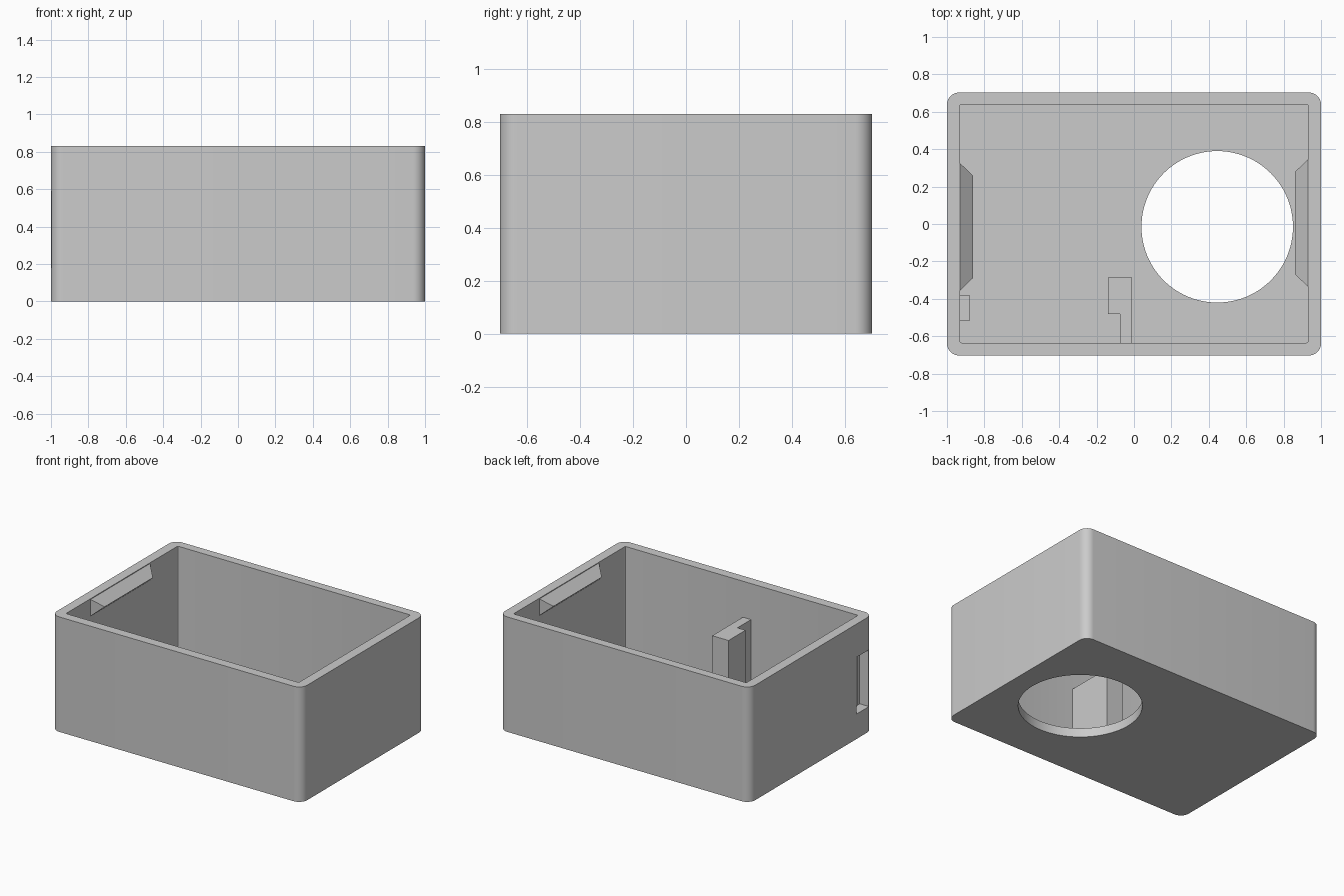
import bpy, bmesh, math

cube = bpy.data.objects.get("Cube")
if cube:
    bpy.data.objects.remove(cube, do_unlink=True)

grey = bpy.data.materials.new("light_grey")
grey.use_nodes = True
grey.diffuse_color = (0.6, 0.6, 0.6, 1)
grey.node_tree.nodes["Principled BSDF"].inputs["Base Color"].default_value = (0.6, 0.6, 0.6, 1)

HEIGHT, FLOOR, POST_TOP = 0.83, 0.065, 0.57
INNER_X, FRONT_Y, BACK_Y = 0.93, -0.635, 0.64


def make_object(name, bm):
    bmesh.ops.recalc_face_normals(bm, faces=bm.faces)
    mesh = bpy.data.meshes.new(name)
    bm.to_mesh(mesh)
    bm.free()
    mesh.materials.append(grey)
    obj = bpy.data.objects.new(name, mesh)
    bpy.context.collection.objects.link(obj)
    return obj


def prism(name, outline, z0, z1):
    """Extrude a plan outline upward from z0 to z1."""
    bm = bmesh.new()
    face = bm.faces.new([bm.verts.new((x, y, z0)) for x, y in outline])
    top = bmesh.ops.extrude_face_region(bm, geom=[face])["geom"]
    verts = [v for v in top if isinstance(v, bmesh.types.BMVert)]
    bmesh.ops.translate(bm, verts=verts, vec=(0, 0, z1 - z0))
    return make_object(name, bm)


def rectangle(x0, x1, y0, y1):
    return [(x0, y0), (x1, y0), (x1, y1), (x0, y1)]


def rounded(x0, x1, y0, y1, radius, steps):
    """Plan rectangle with round corners."""
    points = []
    corners = [(x1 - radius, y1 - radius), (x0 + radius, y1 - radius),
               (x0 + radius, y0 + radius), (x1 - radius, y0 + radius)]
    for i, (cx, cy) in enumerate(corners):
        for k in range(steps + 1):
            a = math.pi / 2 * (i + k / steps)
            points.append((cx + radius * math.cos(a), cy + radius * math.sin(a)))
    return points


def cut(target, cutter):
    mod = target.modifiers.new("cut", 'BOOLEAN')
    mod.operation = 'DIFFERENCE'
    mod.solver = 'EXACT'
    mod.object = cutter
    bpy.ops.object.select_all(action='DESELECT')
    bpy.context.view_layer.objects.active = target
    target.select_set(True)
    bpy.ops.object.modifier_apply(modifier=mod.name)
    bpy.data.objects.remove(cutter, do_unlink=True)


def clip(name, side, y_mid):
    """Triangular ridge on an end wall, mitred at both ends."""
    bm = bmesh.new()
    wall, tip = side * (INNER_X + 0.005), side * (INNER_X - 0.068)
    ends = []
    for s in (-1, 1):
        ends.append([bm.verts.new(p) for p in (
            (wall, y_mid + s * 0.345, HEIGHT - 0.001),
            (tip, y_mid + s * 0.275, HEIGHT - 0.065),
            (wall, y_mid + s * 0.345, HEIGHT - 0.13))])
        bm.faces.new(ends[-1])
    for i in range(3):
        j = (i + 1) % 3
        bm.faces.new((ends[0][i], ends[0][j], ends[1][j], ends[1][i]))
    return make_object(name, bm)


# Open box with rounded upright corners
box = prism("box", rounded(-1, 1, -0.703, 0.703, 0.065, 10), 0, HEIGHT)
cut(box, prism("cavity", rounded(-INNER_X, INNER_X, FRONT_Y, BACK_Y, 0.008, 3), FLOOR, 1))

# Round opening in the floor
cx, cy, r, n = 0.445, -0.015, 0.405, 96
circle = [(cx + r * math.cos(2 * math.pi * i / n), cy + r * math.sin(2 * math.pi * i / n))
          for i in range(n)]
cut(box, prism("floor_hole", circle, -0.1, 0.12))

# Side slot beside the front corner
cut(box, prism("side_slot", rectangle(-1.1, -0.925, -0.66, -0.52), 0.18, 0.59))

bpy.ops.object.shade_smooth_by_angle(angle=math.radians(30))

# Lid clips on both end walls
clip("right_clip", -1, -0.015)
clip("left_clip", 1, 0.005)

# Stepped post and small guide block that hold a board at the front wall
post = [(-0.01, FRONT_Y - 0.005), (-0.01, -0.285), (-0.14, -0.285),
        (-0.14, -0.48), (-0.075, -0.48), (-0.075, FRONT_Y - 0.005)]
prism("stepped_post", post, FLOOR - 0.005, POST_TOP)
prism("guide_block", rectangle(-INNER_X - 0.005, -0.88, -0.519, -0.38), FLOOR - 0.005, POST_TOP)
